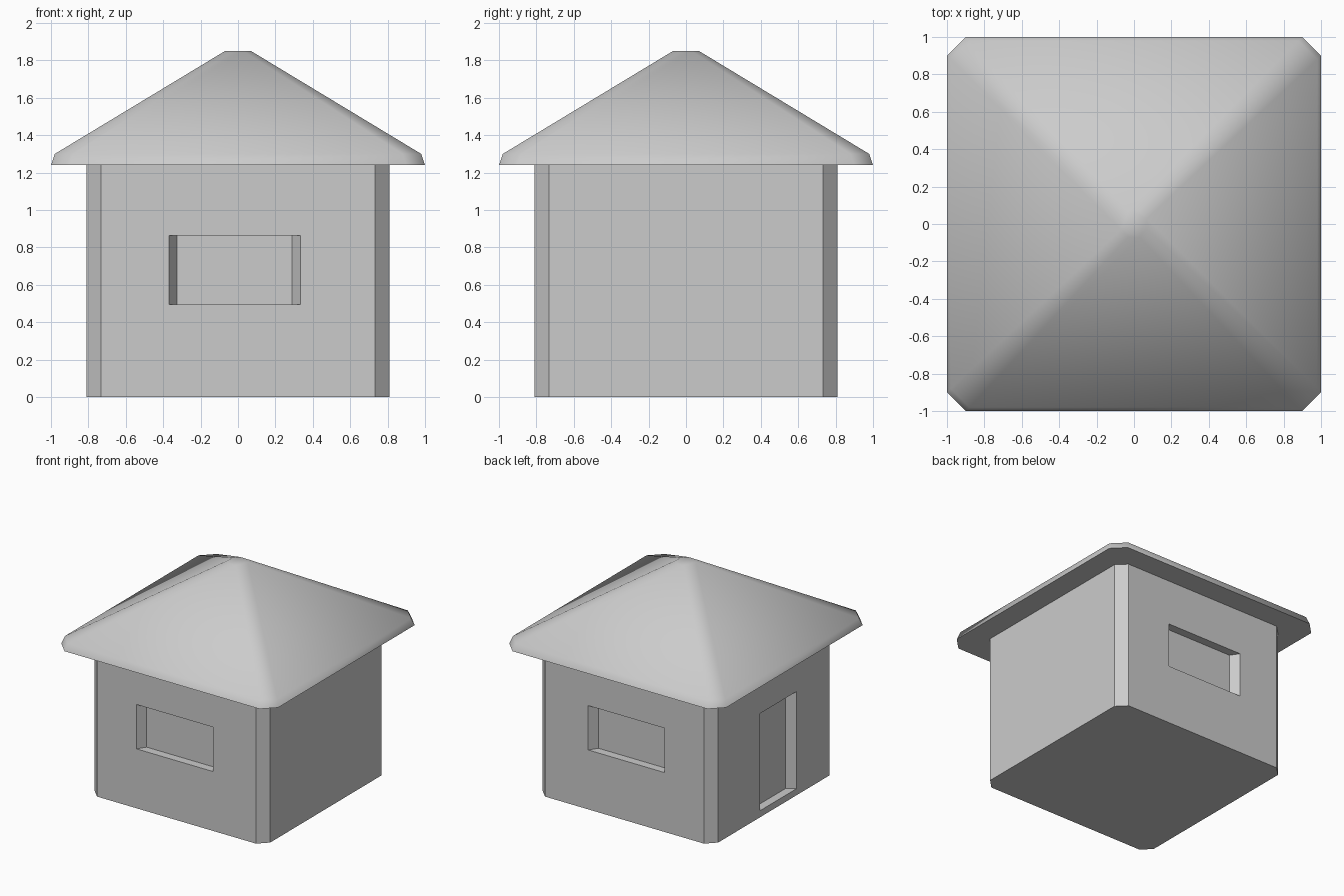
import bpy, bmesh, math
from mathutils import Matrix

if "Cube" in bpy.data.objects:
    bpy.data.objects.remove(bpy.data.objects["Cube"])


def octagon(half, cut, z):
    """Square ring with clipped corners."""
    a, b = half, half - cut
    return [(x, y, z) for x, y in ((a, -b), (a, b), (b, a), (-b, a),
                                   (-a, b), (-a, -b), (-b, -a), (b, -a))]


def loft(name, rings, turn=0):
    """Closed solid through a stack of matching rings."""
    bm = bmesh.new()
    rows = [[bm.verts.new(p) for p in ring] for ring in rings]
    n = len(rows[0])
    for low, high in zip(rows, rows[1:]):
        for i in range(n):
            j = (i + 1) % n
            bm.faces.new((low[i], low[j], high[j], high[i]))
    bm.faces.new(rows[0][::-1])
    bm.faces.new(rows[-1])
    bm.transform(Matrix.Rotation(math.radians(turn), 4, 'Z'))
    bmesh.ops.recalc_face_normals(bm, faces=bm.faces)
    mesh = bpy.data.meshes.new(name)
    bm.to_mesh(mesh)
    bm.free()
    ob = bpy.data.objects.new(name, mesh)
    bpy.context.collection.objects.link(ob)
    return ob


WALL, DEPTH, SPLAY = 0.81, 0.07, 0.045


def recess(name, u0, u1, z0, z1, turn):
    """Cut a shallow opening with splayed sides into the wall facing `turn`."""
    rings = []
    for k in (-1, 1):
        y, s = -WALL + k * DEPTH, k * SPLAY
        rings.append([(u0 + s, y, z0), (u1 - s, y, z0), (u1 - s, y, z1), (u0 + s, y, z1)])
    cutter = loft(name + "_cutter", rings, turn)
    cutter.hide_render = True
    cutter.hide_set(True)
    mod = walls.modifiers.new(name, 'BOOLEAN')
    mod.operation = 'DIFFERENCE'
    mod.solver = 'EXACT'
    mod.object = cutter
    bpy.context.view_layer.objects.active = walls
    bpy.ops.object.modifier_apply(modifier=name)
    bpy.data.objects.remove(cutter)


# Walls with bevelled corners
walls = loft("walls", [octagon(WALL, 0.077, 0), octagon(WALL, 0.077, 1.25)])

# Front window, back window and door on the left side
recess("front_window", -0.37, 0.335, 0.495, 0.865, 0)
recess("back_window", -0.335, 0.37, 0.495, 0.865, 180)
recess("door", -0.18, 0.30, 0.055, 0.865, -90)

# Hipped roof with eave edge and blunt tip
roof = loft("roof", [octagon(1.0, 0.10, 1.24), octagon(0.98, 0.10, 1.30),
                     octagon(0.07, 0.04, 1.85)])
bpy.ops.object.select_all(action='DESELECT')
roof.select_set(True)
bpy.context.view_layer.objects.active = roof
bpy.ops.object.shade_smooth_by_angle(angle=math.radians(60))
